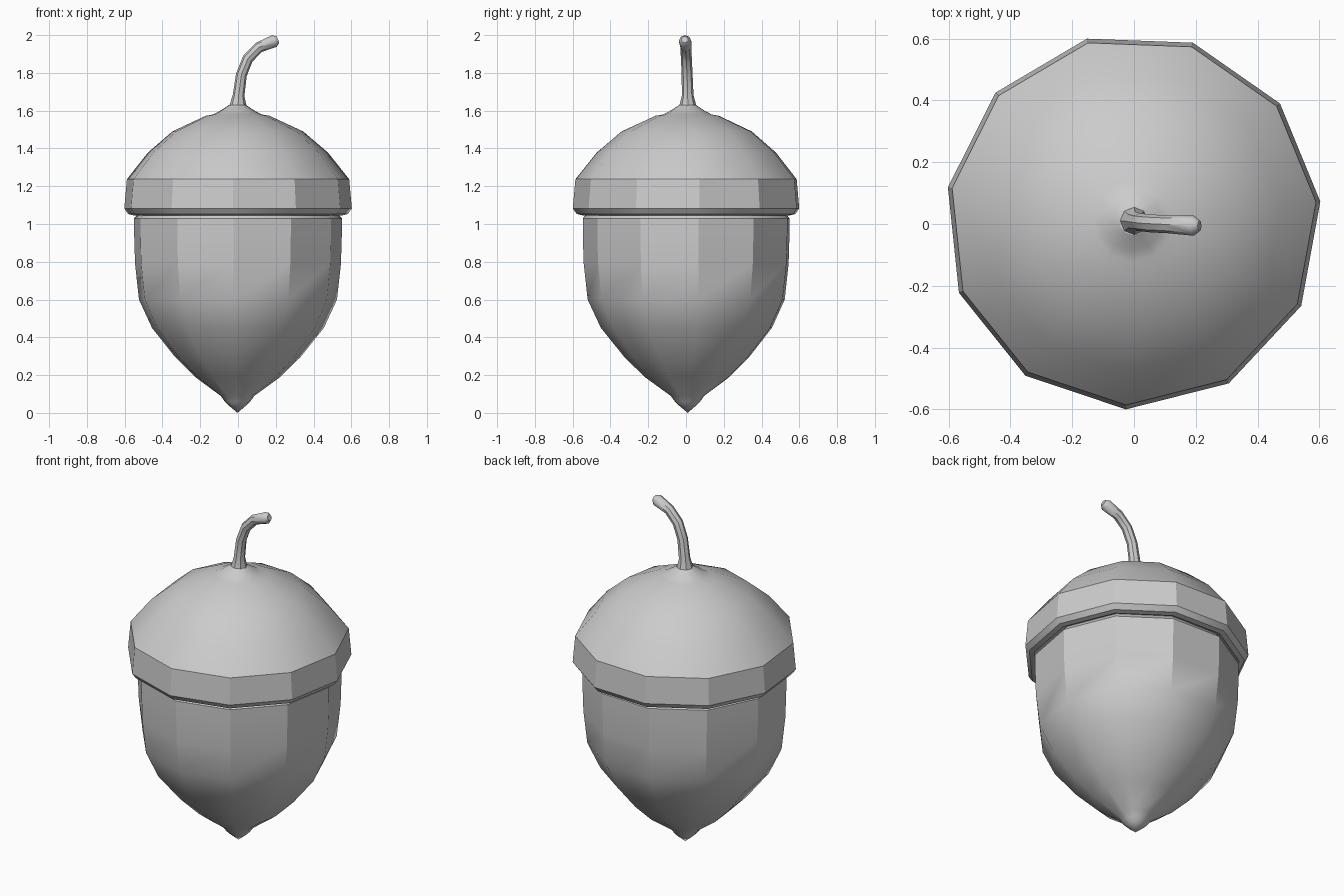
import bpy, bmesh, math
from mathutils import Vector

if "Cube" in bpy.data.objects:
    bpy.data.objects.remove(bpy.data.objects["Cube"])

SIDES = 11
PHASE = math.radians(6)
CX, CY = -0.003, 0.009


def build(name, rings, start_tip=None, end_tip=None, angle=30):
    """Skin a list of vertex rings, closing each end with a tip or a flat face."""
    bm = bmesh.new()
    loops = [[bm.verts.new(p) for p in ring] for ring in rings]
    n = len(loops[0])
    for a, b in zip(loops, loops[1:]):
        for i in range(n):
            j = (i + 1) % n
            bm.faces.new((a[i], a[j], b[j], b[i]))
    for loop, tip in ((loops[0], start_tip), (loops[-1], end_tip)):
        if tip is None:
            bm.faces.new(loop)
        else:
            t = bm.verts.new(tip)
            for i in range(n):
                bm.faces.new((loop[i], loop[(i + 1) % n], t))
    bmesh.ops.recalc_face_normals(bm, faces=bm.faces)
    mesh = bpy.data.meshes.new(name)
    bm.to_mesh(mesh)
    bm.free()
    ob = bpy.data.objects.new(name, mesh)
    bpy.context.collection.objects.link(ob)
    bpy.ops.object.select_all(action='DESELECT')
    ob.select_set(True)
    bpy.context.view_layer.objects.active = ob
    bpy.ops.object.shade_smooth_by_angle(angle=math.radians(angle))
    return ob


def lathe_rings(profile):
    return [[(CX + r * math.cos(PHASE + i * math.tau / SIDES),
              CY + r * math.sin(PHASE + i * math.tau / SIDES), z)
             for i in range(SIDES)] for r, z in profile]


# Nut body with pointed tip
nut = [(0.05, 0.042), (0.068, 0.06), (0.09, 0.09), (0.228, 0.19), (0.336, 0.296),
       (0.46, 0.45), (0.53, 0.60), (0.551, 0.79), (0.556, 0.95), (0.556, 1.03),
       (0.53, 1.06)]
build("nut", lathe_rings(nut), start_tip=(CX, CY, 0))

# Cap with turned-under rim
cap = [(0.53, 1.06), (0.56, 1.046), (0.588, 1.053), (0.609, 1.082), (0.595, 1.237),
       (0.482, 1.378), (0.35, 1.49), (0.17, 1.573), (0.13, 1.58),
       (0.095, 1.598), (0.045, 1.63)]
build("cap", lathe_rings(cap))

# Curved stem: x, y, z, radius along its path
path = [(0.0, 0.01, 1.62, 0.047), (0.003, 0.009, 1.68, 0.031), (0.018, 0.006, 1.79, 0.029),
        (0.052, 0.002, 1.875, 0.029), (0.11, -0.001, 1.935, 0.029),
        (0.193, -0.005, 1.969, 0.033), (0.212, -0.006, 1.976, 0.018)]
rings = []
for k, (x, y, z, r) in enumerate(path):
    prev, nxt = path[max(k - 1, 0)], path[min(k + 1, len(path) - 1)]
    t = (Vector(nxt[:3]) - Vector(prev[:3])).normalized()
    v = Vector((0, 1, 0))
    u = v.cross(t).normalized()
    rings.append([Vector((x, y, z)) + r * (math.cos(a) * u + math.sin(a) * v)
                  for a in (i * math.tau / 8 for i in range(8))])
build("stem", rings, angle=40)
